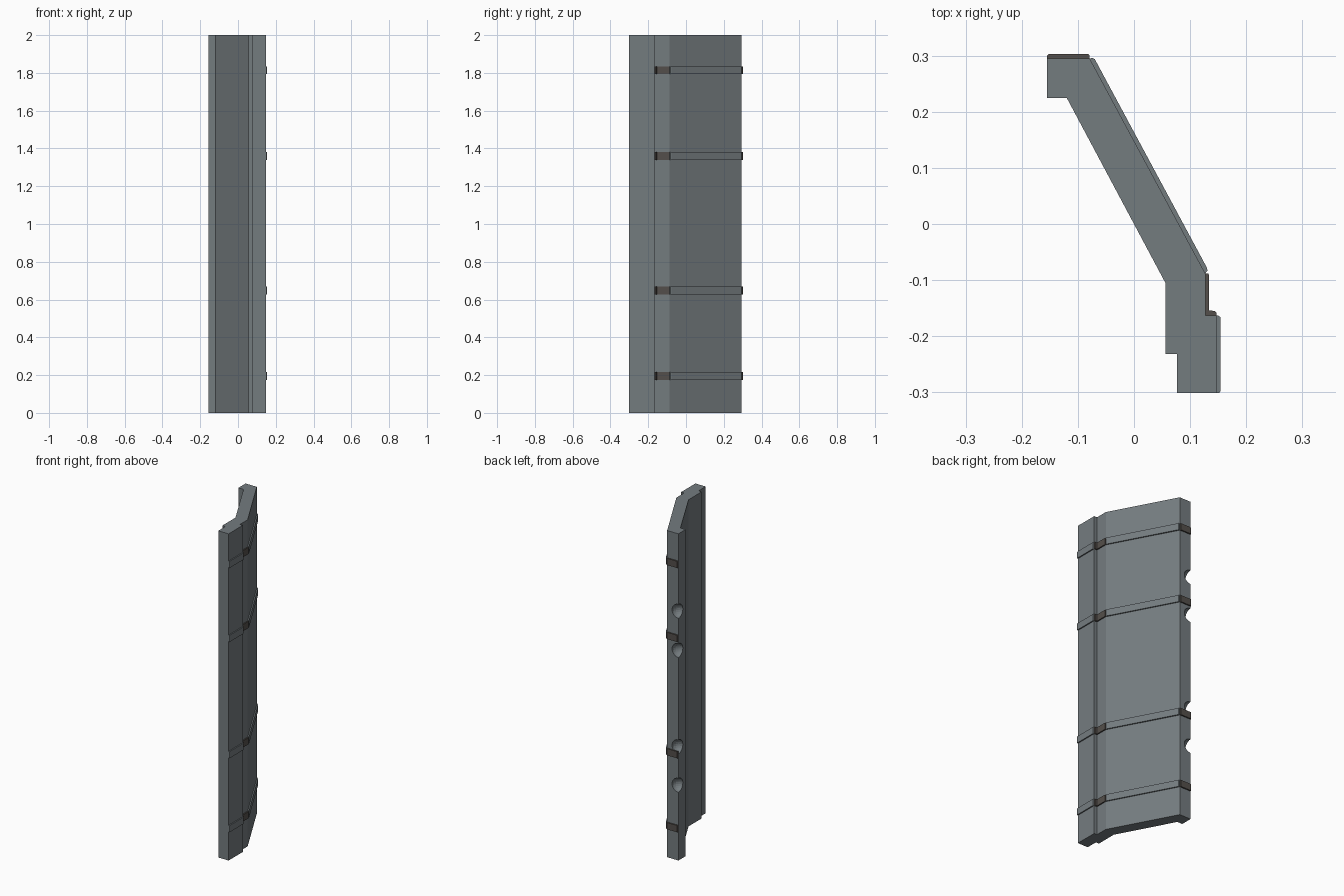
import bpy, bmesh
from mathutils import Matrix

if "Cube" in bpy.data.objects:
    bpy.data.objects.remove(bpy.data.objects["Cube"])


def material(name, rgb):
    m = bpy.data.materials.new(name)
    m.diffuse_color = (*rgb, 1)
    m.use_nodes = True
    m.node_tree.nodes["Principled BSDF"].inputs["Base Color"].default_value = m.diffuse_color
    return m


steel = material("blue grey steel", (0.175, 0.2, 0.213))
dark = material("dark brown steel", (0.088, 0.078, 0.07))


def finish(bm, name, mat):
    bmesh.ops.recalc_face_normals(bm, faces=bm.faces)
    me = bpy.data.meshes.new(name)
    bm.to_mesh(me)
    bm.free()
    ob = bpy.data.objects.new(name, me)
    bpy.context.collection.objects.link(ob)
    me.materials.append(mat)
    return ob


def extrude(name, outline, z0, z1, mat):
    """Extrude a plan outline upwards from z0 to z1."""
    bm = bmesh.new()
    face = bm.faces.new([bm.verts.new((x, y, z0)) for x, y in outline])
    top = bmesh.ops.extrude_face_region(bm, geom=[face])["geom"]
    verts = [v for v in top if isinstance(v, bmesh.types.BMVert)]
    bmesh.ops.translate(bm, verts=verts, vec=(0, 0, z1 - z0))
    return finish(bm, name, mat)


# Wall panel: one bent plan profile, full height
panel = extrude("wall_panel", [
    (-0.155, 0.225), (-0.12, 0.225), (0.056, -0.105), (0.056, -0.232),
    (0.077, -0.232), (0.077, -0.301), (0.147, -0.301), (0.147, -0.163),
    (0.127, -0.163), (0.127, -0.088), (-0.079, 0.295), (-0.155, 0.295)],
    0, 2, steel)

# Round bites out of the back left corner
bm = bmesh.new()
for z in (0.46, 0.695, 1.285, 1.525):
    bmesh.ops.create_uvsphere(bm, u_segments=20, v_segments=12, radius=0.043,
                              matrix=Matrix.Translation((-0.155, 0.295, z)))
cutter = finish(bm, "notch_cutter", steel)
cutter.hide_render = True
mod = panel.modifiers.new("notches", "BOOLEAN")
mod.operation = "DIFFERENCE"
mod.solver = "EXACT"
mod.object = cutter
bpy.context.view_layer.objects.active = panel
bpy.ops.object.modifier_apply(modifier=mod.name)
bpy.data.objects.remove(cutter)

# Thin raised straps following the outer face
plates = {
    "back_strap": ([(-0.155, 0.295), (-0.079, 0.295), (-0.079, 0.300),
                    (-0.082, 0.303), (-0.152, 0.303), (-0.155, 0.300)], dark),
    "slope_strap": ([(-0.079, 0.295), (0.127, -0.088), (0.131, -0.083),
                     (0.130, -0.078), (-0.070, 0.294), (-0.074, 0.296)], steel),
    "recess_strap": ([(0.127, -0.163), (0.147, -0.163), (0.147, -0.158),
                      (0.144, -0.155), (0.134, -0.154), (0.134, -0.091),
                      (0.132, -0.088), (0.127, -0.088)], dark),
    "front_strap": ([(0.147, -0.301), (0.152, -0.301), (0.154, -0.298),
                     (0.154, -0.166), (0.150, -0.163), (0.147, -0.163)], steel),
}
for i, (z0, z1) in enumerate([(0.175, 0.216), (0.628, 0.669),
                              (1.34, 1.381), (1.793, 1.834)], 1):
    for name, (outline, mat) in plates.items():
        extrude(f"{name}_{i}", outline, z0, z1, mat)
